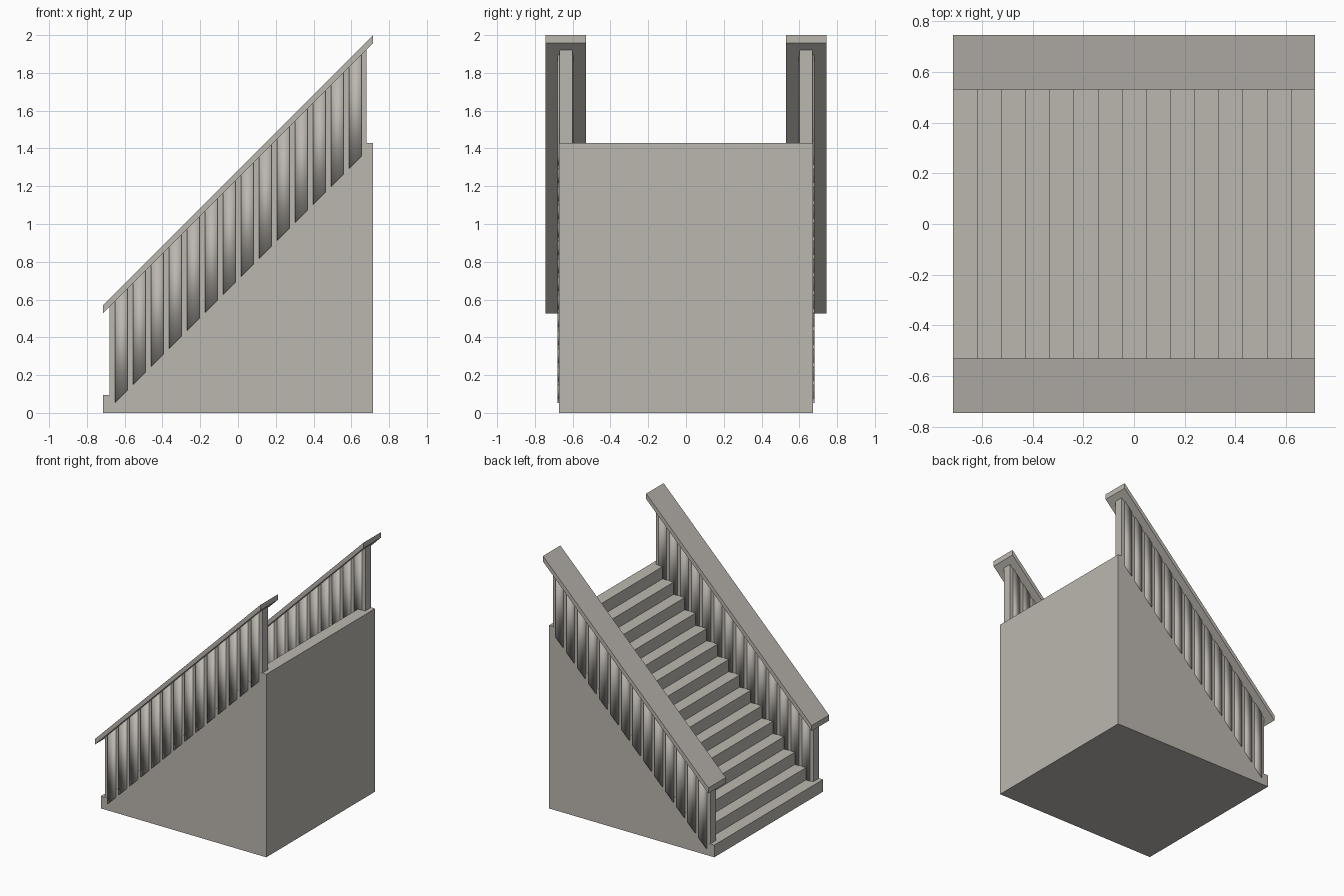
import bpy, bmesh

if "Cube" in bpy.data.objects:
    bpy.data.objects.remove(bpy.data.objects["Cube"])

stone = bpy.data.materials.new("warm_grey_stone")
stone.diffuse_color = (0.50, 0.47, 0.43, 1)
stone.use_nodes = True
stone.node_tree.nodes["Principled BSDF"].inputs["Base Color"].default_value = stone.diffuse_color


def extrude_profile(bm, pts, y0, y1):
    """Extrude an x-z outline along y."""
    face = bm.faces.new([bm.verts.new((x, y0, z)) for x, z in pts])
    ext = bmesh.ops.extrude_face_region(bm, geom=[face])
    moved = [g for g in ext["geom"] if isinstance(g, bmesh.types.BMVert)]
    bmesh.ops.translate(bm, verts=moved, vec=(0, y1 - y0, 0))


def finish(name, bm, smooth=False):
    bmesh.ops.recalc_face_normals(bm, faces=bm.faces[:])
    me = bpy.data.meshes.new(name)
    for f in bm.faces:
        f.smooth = smooth
    bm.to_mesh(me)
    bm.free()
    me.materials.append(stone)
    bpy.context.collection.objects.link(bpy.data.objects.new(name, me))


def sheared(x0, x1, low, high):
    """Parallelogram rising at 45 degrees; low and high are heights at x = 0."""
    return [(x0, x0 + low), (x1, x1 + low), (x1, x1 + high), (x0, x0 + high)]


STEPS, HALF = 15, 0.715
STEP = 2 * HALF / STEPS

# Solid block of steps
outline = [(HALF, 0), (-HALF, 0)]
for i in range(STEPS):
    x, z = -HALF + i * STEP, (i + 1) * STEP
    outline += [(x, z), (x + STEP, z)]
bm = bmesh.new()
extrude_profile(bm, outline, -0.672, 0.672)
finish("steps", bm)

for side, s in (("front", -1), ("back", 1)):
    # Sloping handrail
    bm = bmesh.new()
    extrude_profile(bm, sheared(-HALF, HALF, 1.242, 1.285), s * 0.53, s * 0.745)
    finish(side + "_handrail", bm)

    # Thin wall under the handrail
    bm = bmesh.new()
    extrude_profile(bm, sheared(-0.68, 0.68, 0.74, 1.243), s * 0.60, s * 0.671)
    finish(side + "_rail_wall", bm)

    # Softly shaded balusters standing proud of the wall
    bm = bmesh.new()
    for i in range(STEPS - 1):
        x = -0.652 + i * STEP
        extrude_profile(bm, sheared(x, x + 0.066, 0.705, 1.243), s * 0.595, s * 0.68)
    finish(side + "_balusters", bm, smooth=True)
